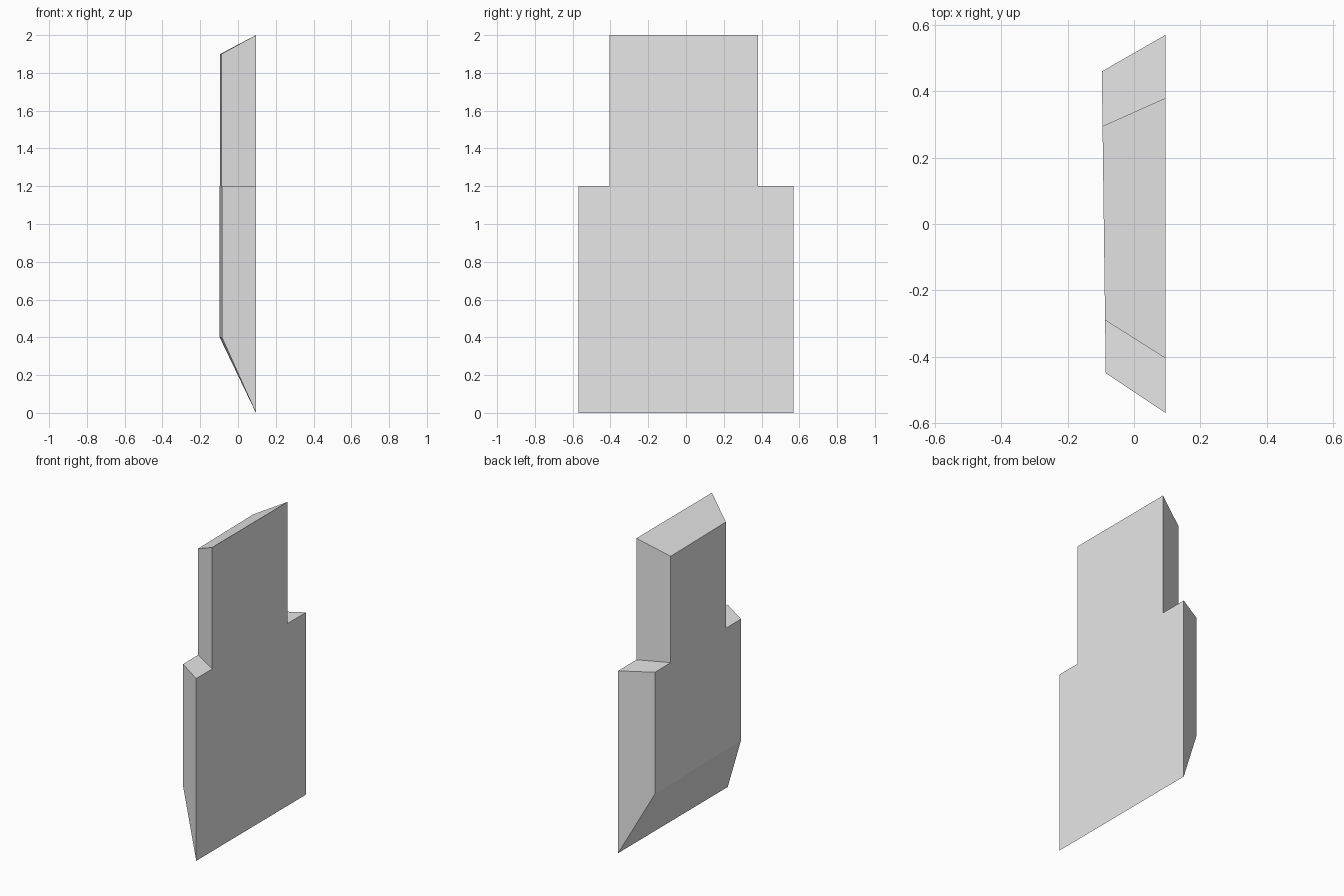
import bpy
import bmesh

cube = bpy.data.objects.get("Cube")
if cube:
    bpy.data.objects.remove(cube, do_unlink=True)

# Plain grey material
grey = bpy.data.materials.new("plain grey")
grey.use_nodes = True
color = (0.8, 0.8, 0.8, 1.0)
grey.diffuse_color = color
grey.node_tree.nodes["Principled BSDF"].inputs["Base Color"].default_value = color


def stepped_outline(wide, narrow, bottom, step, top):
    """Outline in (y, z): a wide lower block with a narrower block on it."""
    return [(wide[0], bottom), (wide[1], bottom), (wide[1], step),
            (narrow[1], step), (narrow[1], top),
            (narrow[0], top), (narrow[0], step), (wide[0], step)]


# Full-size flat side and the smaller, slightly tilted opposite side
large = stepped_outline((-0.57, 0.57), (-0.405, 0.38), 0.0, 1.2, 2.0)
small = stepped_outline((-0.45, 0.46), (-0.29, 0.295), 0.4, 1.2, 1.9)

# Bevelled slab: two outlines joined by sloping sides
bm = bmesh.new()
outer = [bm.verts.new((0.095, y, z)) for y, z in large]
inner = [bm.verts.new((-0.091 - 0.013 * y, y, z)) for y, z in small]
bm.faces.new(outer)
bm.faces.new(reversed(inner))
count = len(outer)
for i in range(count):
    j = (i + 1) % count
    bm.faces.new((outer[j], outer[i], inner[i], inner[j]))
bmesh.ops.recalc_face_normals(bm, faces=bm.faces)

mesh = bpy.data.meshes.new("stepped_slab")
bm.to_mesh(mesh)
bm.free()
mesh.materials.append(grey)
slab = bpy.data.objects.new("stepped_slab", mesh)
bpy.context.collection.objects.link(slab)
